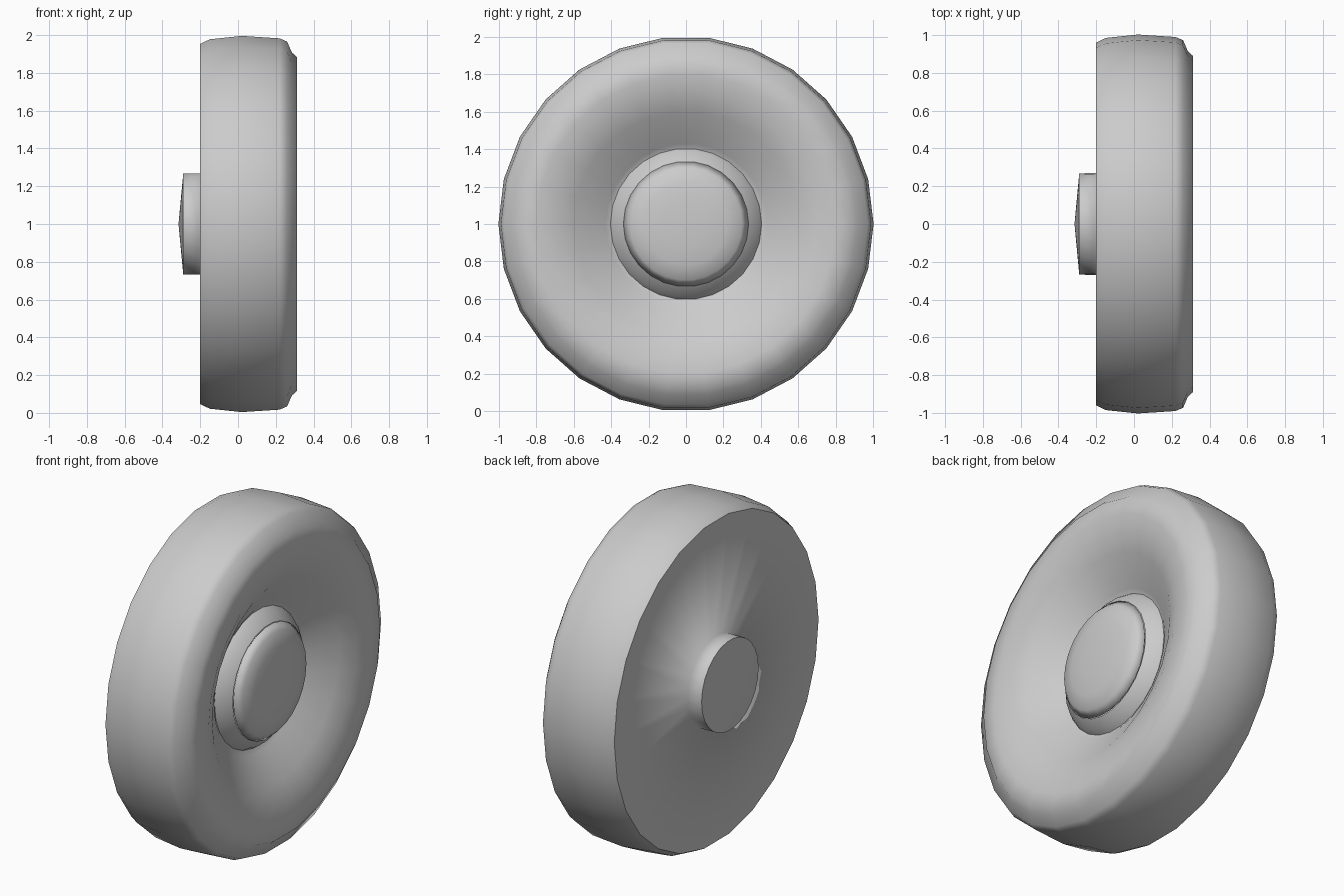
import bpy, bmesh, math
from mathutils import Vector

SEGMENTS = 26

cube = bpy.data.objects.get("Cube")
if cube:
    bpy.data.objects.remove(cube, do_unlink=True)

grey = bpy.data.materials.new("plain grey")
grey.use_nodes = True
colour = (0.6, 0.6, 0.6, 1)
grey.diffuse_color = colour
grey.node_tree.nodes["Principled BSDF"].inputs["Base Color"].default_value = colour


def lathe(name, profile, sharp_radii=()):
    """Spin (x, radius) points around the wheel axis."""
    bm = bmesh.new()
    start = math.pi / SEGMENTS
    verts = [bm.verts.new((x, r * math.sin(start), r * math.cos(start)))
             for x, r in profile]
    edges = [bm.edges.new(pair) for pair in zip(verts, verts[1:])]
    bmesh.ops.spin(bm, geom=verts + edges, cent=(0, 0, 0), axis=(1, 0, 0),
                   angle=math.tau, steps=SEGMENTS)
    bmesh.ops.remove_doubles(bm, verts=bm.verts, dist=0.0005)
    bmesh.ops.recalc_face_normals(bm, faces=bm.faces)
    for face in bm.faces:
        face.smooth = True
    # keep chosen rings crisp
    for edge in bm.edges:
        radii = [Vector(v.co.yz).length for v in edge.verts]
        for ring in sharp_radii:
            if all(abs(r - ring) < 0.001 for r in radii):
                edge.smooth = False
    bmesh.ops.translate(bm, verts=bm.verts, vec=(0, 0, 1))
    mesh = bpy.data.meshes.new(name)
    bm.to_mesh(mesh)
    bm.free()
    mesh.materials.append(grey)
    obj = bpy.data.objects.new(name, mesh)
    bpy.context.collection.objects.link(obj)
    return obj


# Tyre with dished outer face, flat back and axle stub
lathe("tyre_and_axle", [
    (-0.315, 0), (-0.29, 0.268), (-0.2, 0.27), (-0.2, 0.96),
    (-0.15, 0.985), (0.02, 1.003), (0.22, 0.99), (0.26, 0.973),
    (0.285, 0.915), (0.312, 0.89), (0.312, 0.8), (0.295, 0.7),
    (0.25, 0.6), (0.185, 0.5), (0.145, 0.43), (0.13, 0.41), (0.12, 0.36),
], sharp_radii=(0.268, 0.96))

# Raised hub with a rounded cap
lathe("hub", [
    (0.12, 0.41), (0.16, 0.385), (0.2, 0.335),
], sharp_radii=(0.335,))
lathe("hub_cap", [
    (0.19, 0.32), (0.205, 0.335), (0.24, 0.3), (0.26, 0.22), (0.27, 0.12), (0.272, 0),
])
